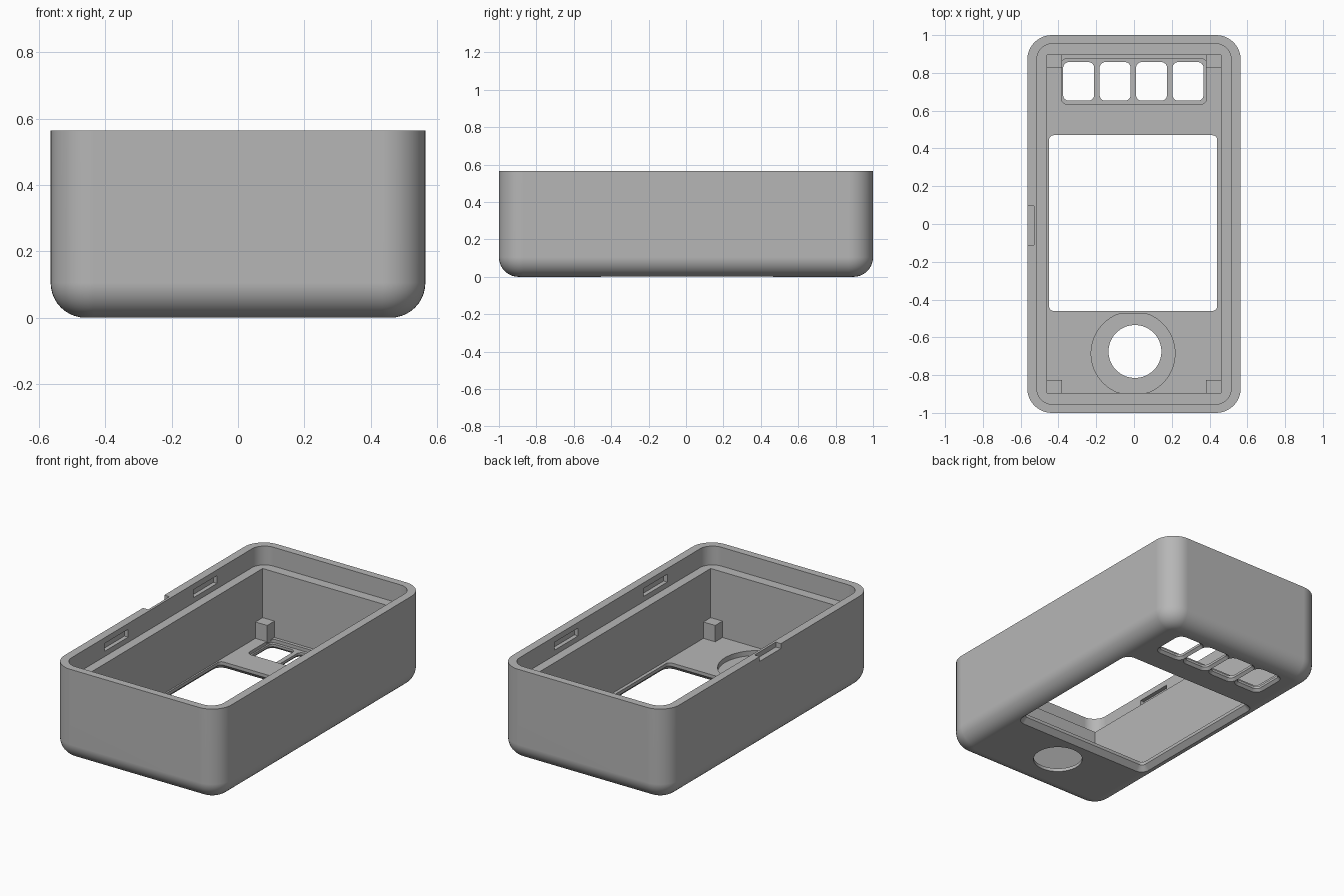
import bpy, bmesh, math

if "Cube" in bpy.data.objects:
    bpy.data.objects.remove(bpy.data.objects["Cube"], do_unlink=True)

grey = bpy.data.materials.new("plain_grey")
grey.use_nodes = True
COLOUR = (0.47, 0.47, 0.47, 1)
grey.diffuse_color = COLOUR
grey.node_tree.nodes["Principled BSDF"].inputs["Base Color"].default_value = COLOUR


def rounded_rect(cx, cy, hx, hy, r=0, n=8):
    """Outline of a rectangle with rounded corners, counter-clockwise."""
    pts = []
    for k, (sx, sy) in enumerate([(1, 1), (-1, 1), (-1, -1), (1, -1)]):
        if r == 0:
            pts.append((cx + sx * hx, cy + sy * hy))
            continue
        for i in range(n + 1):
            a = math.pi / 2 * (k + i / n)
            pts.append((cx + sx * (hx - r) + r * math.cos(a),
                        cy + sy * (hy - r) + r * math.sin(a)))
    return pts


def circle(cx, cy, r, n=64):
    return [(cx + r * math.cos(2 * math.pi * i / n),
             cy + r * math.sin(2 * math.pi * i / n)) for i in range(n)]


def loft(name, layers):
    """Closed solid through a stack of (outline, height) layers."""
    bm = bmesh.new()
    rings = [[bm.verts.new((x, y, z)) for x, y in pts] for pts, z in layers]
    for low, high in zip(rings, rings[1:]):
        for i in range(len(low)):
            j = (i + 1) % len(low)
            bm.faces.new((low[i], low[j], high[j], high[i]))
    bm.faces.new(rings[0][::-1])
    bm.faces.new(rings[-1])
    mesh = bpy.data.meshes.new(name)
    bm.to_mesh(mesh)
    bm.free()
    mesh.materials.append(grey)
    obj = bpy.data.objects.new(name, mesh)
    bpy.context.collection.objects.link(obj)
    return obj


def box(name, x0, x1, y0, y1, z0, z1):
    pts = rounded_rect((x0 + x1) / 2, (y0 + y1) / 2, (x1 - x0) / 2, (y1 - y0) / 2)
    return loft(name, [(pts, z0), (pts, z1)])


def cut(target, cutter):
    cutter.hide_render = True
    bpy.context.view_layer.objects.active = target
    mod = target.modifiers.new("cut", "BOOLEAN")
    mod.operation = "DIFFERENCE"
    mod.solver = "EXACT"
    mod.object = cutter
    bpy.ops.object.modifier_apply(modifier=mod.name)
    bpy.data.objects.remove(cutter, do_unlink=True)


W, L, H = 0.565, 1.0, 0.565
FLOOR, LEDGE = 0.05, 0.45
CORNER, FILLET = 0.13, 0.105

# Outer shell with rounded corners and a rounded bottom edge
layers = []
for i in range(11):
    a = math.pi / 2 * i / 10
    inset = FILLET * (1 - math.sin(a))
    layers.append((rounded_rect(0, 0, W - inset, L - inset, CORNER - inset, 10),
                   FILLET * (1 - math.cos(a))))
layers.append((rounded_rect(0, 0, W, L, CORNER, 10), H))
case = loft("case_shell", layers)

# Main cavity and the wider lip recess around its top
cut(case, box("cavity", -0.46, 0.46, -0.895, 0.895, FLOOR, 1))
lip = rounded_rect(0, 0, 0.515, 0.955, 0.085, 10)
cut(case, loft("lip", [(lip, LEDGE), (lip, 1)]))

# Screen window, flared on the outside
flare = 0.03
layers = [(rounded_rect(-0.005, 0.005, 0.445 + f, 0.465 + f, 0.025 + f), z)
          for f, z in [(flare + 0.01, -0.01), (0, flare), (0, 0.1)]]
cut(case, loft("window", layers))

# Button pocket and four button openings
pocket = rounded_rect(0, 0.755, 0.385, 0.12, 0.03)
cut(case, loft("button_pocket", [(pocket, 0.03), (pocket, 0.1)]))
for i in range(4):
    x = -0.293 + i * 0.193
    layers = [(rounded_rect(x, 0.755, 0.082 + f, 0.102 + f, 0.03 + f), z)
              for f, z in [(0.025, -0.01), (0, 0.015), (0, 0.1)]]
    cut(case, loft("button_hole", layers))

# Round dial pocket, trimmed at the window and wall, and its opening
disc = [(x, max(-0.895, min(-0.475, y))) for x, y in circle(-0.005, -0.685, 0.222)]
cut(case, loft("dial_pocket", [(disc, 0.02), (disc, 0.1)]))
hole = circle(0.005, -0.675, 0.14)
cut(case, loft("dial_hole", [(hole, -0.1), (hole, 0.1)]))

# Snap slots on the inside of both long walls
for side in (-1, 1):
    for y in (-0.44, 0.42):
        x0, x1 = sorted((side * 0.50, side * 0.54))
        cut(case, box("snap_slot", x0, x1, y - 0.115, y + 0.115, 0.482, 0.53))

# Pry notch in the outer rim
cut(case, box("pry_notch", -0.6, -0.53, -0.11, 0.095, 0.535, 0.6))

# Support posts in the inner corners
parts = [case]
for sx, label_x in ((-1, "right"), (1, "left")):
    for sy, label_y in ((-1, "front"), (1, "back")):
        x0, x1 = sorted((sx * 0.38, sx * 0.47))
        y0, y1 = sorted((sy * 0.825, sy * 0.905))
        parts.append(box(f"{label_y}_{label_x}_post", x0, x1, y0, y1, 0.04, 0.15))

# Smooth curved surfaces, crisp edges
for obj in parts:
    bpy.ops.object.select_all(action="DESELECT")
    obj.select_set(True)
    bpy.context.view_layer.objects.active = obj
    bpy.ops.object.shade_smooth_by_angle(angle=math.radians(30))
    obj.modifiers.new("even_normals", "WEIGHTED_NORMAL").keep_sharp = True
